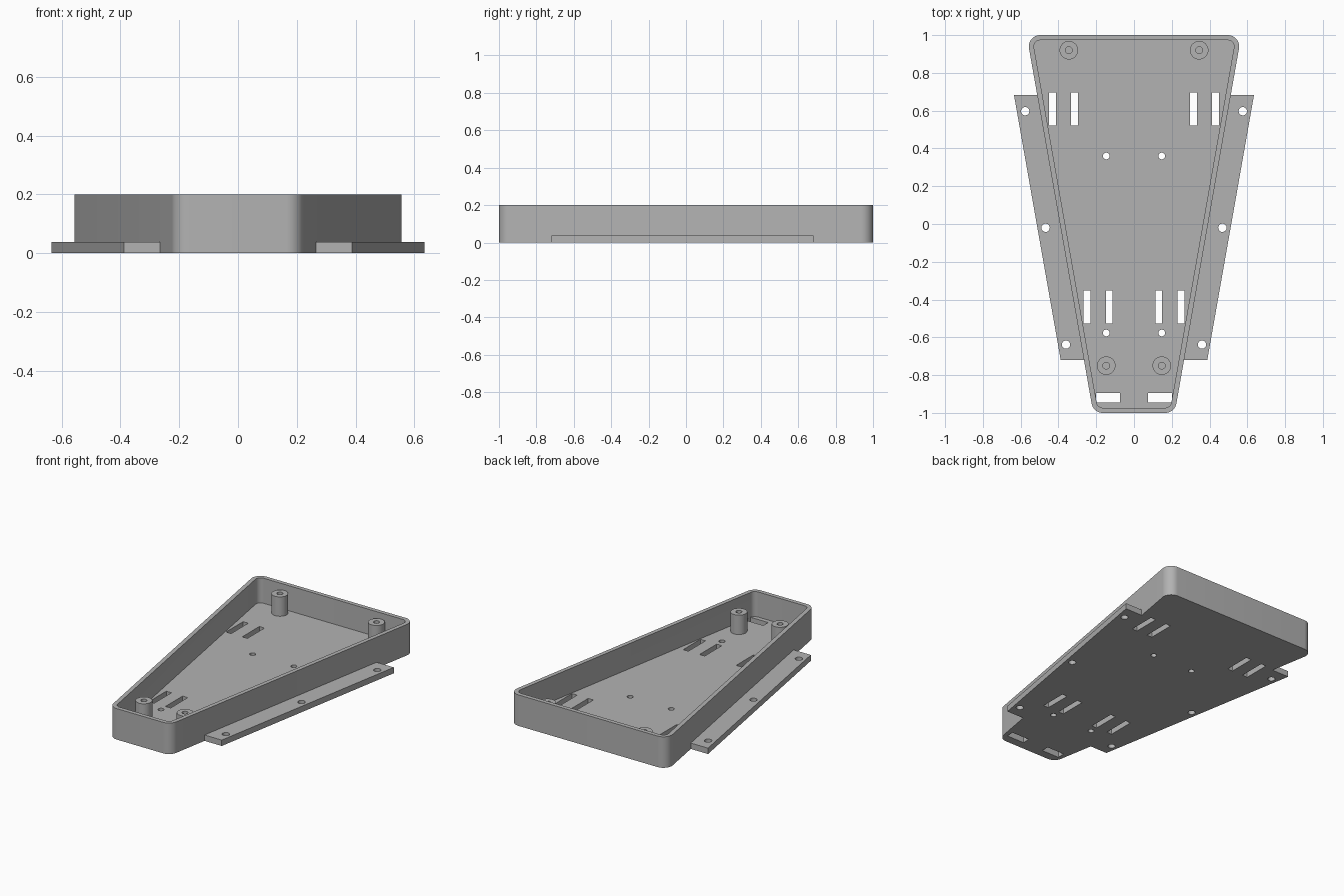
import bpy, bmesh, math
from mathutils import Vector

if "Cube" in bpy.data.objects:
    bpy.data.objects.remove(bpy.data.objects["Cube"], do_unlink=True)

HEIGHT, FLOOR, POST_TOP = 0.2, 0.038, 0.163
WALL, CORNER = 0.027, 0.06
SLOPE = math.tan(math.radians(10))

grey = bpy.data.materials.new("plain grey")
grey.use_nodes = True
grey.diffuse_color = (0.45, 0.45, 0.45, 1)
grey.node_tree.nodes["Principled BSDF"].inputs["Base Color"].default_value = grey.diffuse_color


def side_x(y):
    """Outer wall position on the +x side."""
    return 0.265 + SLOPE * (y + 0.72)


def outline(inset):
    """Tapered outline with rounded corners, counter-clockwise."""
    r, cy = CORNER - inset, 1 - CORNER
    front_x, back_x = [side_x(y) - CORNER / math.cos(math.atan(SLOPE)) for y in (-cy, cy)]
    pts = []
    for x, y, a0, a1 in ((front_x, -cy, -90, -10), (back_x, cy, -10, 90),
                         (-back_x, cy, 90, 190), (-front_x, -cy, 190, 270)):
        for i in range(13):
            a = math.radians(a0 + (a1 - a0) * i / 12)
            pts.append((x + r * math.cos(a), y + r * math.sin(a)))
    return pts


def circle(x, y, r, n=32):
    return [(x + r * math.cos(math.tau * i / n), y + r * math.sin(math.tau * i / n)) for i in range(n)]


def rect(x, y, w, d):
    return [(x - w / 2, y - d / 2), (x + w / 2, y - d / 2), (x + w / 2, y + d / 2), (x - w / 2, y + d / 2)]


def prisms(name, loops, z0, z1):
    """One object made of upright prisms."""
    bm = bmesh.new()
    for loop in loops:
        face = bm.faces.new([bm.verts.new((x, y, z0)) for x, y in loop])
        up = bmesh.ops.extrude_face_region(bm, geom=[face])["geom"]
        bmesh.ops.translate(bm, vec=(0, 0, z1 - z0), verts=[v for v in up if isinstance(v, bmesh.types.BMVert)])
    return finish(name, bm)


def finish(name, bm):
    bmesh.ops.recalc_face_normals(bm, faces=bm.faces)
    mesh = bpy.data.meshes.new(name)
    bm.to_mesh(mesh)
    bm.free()
    mesh.materials.append(grey)
    obj = bpy.data.objects.new(name, mesh)
    bpy.context.collection.objects.link(obj)
    return obj


def select(obj):
    bpy.ops.object.select_all(action="DESELECT")
    obj.select_set(True)
    bpy.context.view_layer.objects.active = obj


def cut(obj, cutter):
    select(obj)
    mod = obj.modifiers.new("cut", "BOOLEAN")
    mod.operation, mod.solver, mod.object = "DIFFERENCE", "EXACT", cutter
    bpy.ops.object.modifier_apply(modifier=mod.name)
    bpy.data.objects.remove(cutter, do_unlink=True)


def smooth(obj):
    select(obj)
    bpy.ops.object.shade_smooth_by_angle(angle=math.radians(30))


# Tray with open top, strap slots and small floor holes
tray = prisms("tray", [outline(0)], 0, HEIGHT)
cut(tray, prisms("cavity_cutter", [outline(WALL)], FLOOR, HEIGHT + 0.1))
openings = []
for s in (-1, 1):
    for x, y in ((0.432, 0.608), (0.316, 0.608), (0.248, -0.439), (0.131, -0.439)):
        openings.append(rect(s * x, y, 0.037, 0.175))
    openings.append(rect(s * 0.137, -0.92, 0.126, 0.05))
    for y in (0.36, -0.577):
        openings.append(circle(s * 0.147, y, 0.018))
cut(tray, prisms("opening_cutter", openings, -0.1, FLOOR + 0.002))
smooth(tray)

# Side mounting flanges
for s, side in ((1, "left"), (-1, "right")):
    y0, y1, width = -0.72, 0.683, 0.123
    loop = [(s * side_x(y0), y0), (s * (side_x(y0) + width), y0),
            (s * (side_x(y1) + width), y1), (s * side_x(y1), y1)]
    flange = prisms(side + "_flange", [loop], 0, FLOOR)
    holes = [circle(s * x, y, 0.022) for x, y in ((0.576, 0.597), (0.468, -0.02), (0.36, -0.638))]
    cut(flange, prisms("screw_hole_cutter", holes, -0.1, 0.1))
    smooth(flange)

# Hollow screw posts
for s, side in ((1, "left"), (-1, "right")):
    for x, y, end in ((0.345, 0.92, "back"), (0.147, -0.75, "front")):
        bm = bmesh.new()
        profile = [(0.018, FLOOR), (0.018, POST_TOP), (0.049, POST_TOP), (0.049, FLOOR)]
        vs = [bm.verts.new((r, 0, z)) for r, z in profile]
        edges = [bm.edges.new(pair) for pair in zip(vs, vs[1:])]
        bmesh.ops.spin(bm, geom=vs + edges, cent=(0, 0, 0), axis=(0, 0, 1), angle=math.tau, steps=32)
        bmesh.ops.remove_doubles(bm, verts=bm.verts, dist=0.0001)
        bmesh.ops.translate(bm, vec=Vector((s * x, y, 0)), verts=bm.verts)
        smooth(finish(end + "_" + side + "_post", bm))
